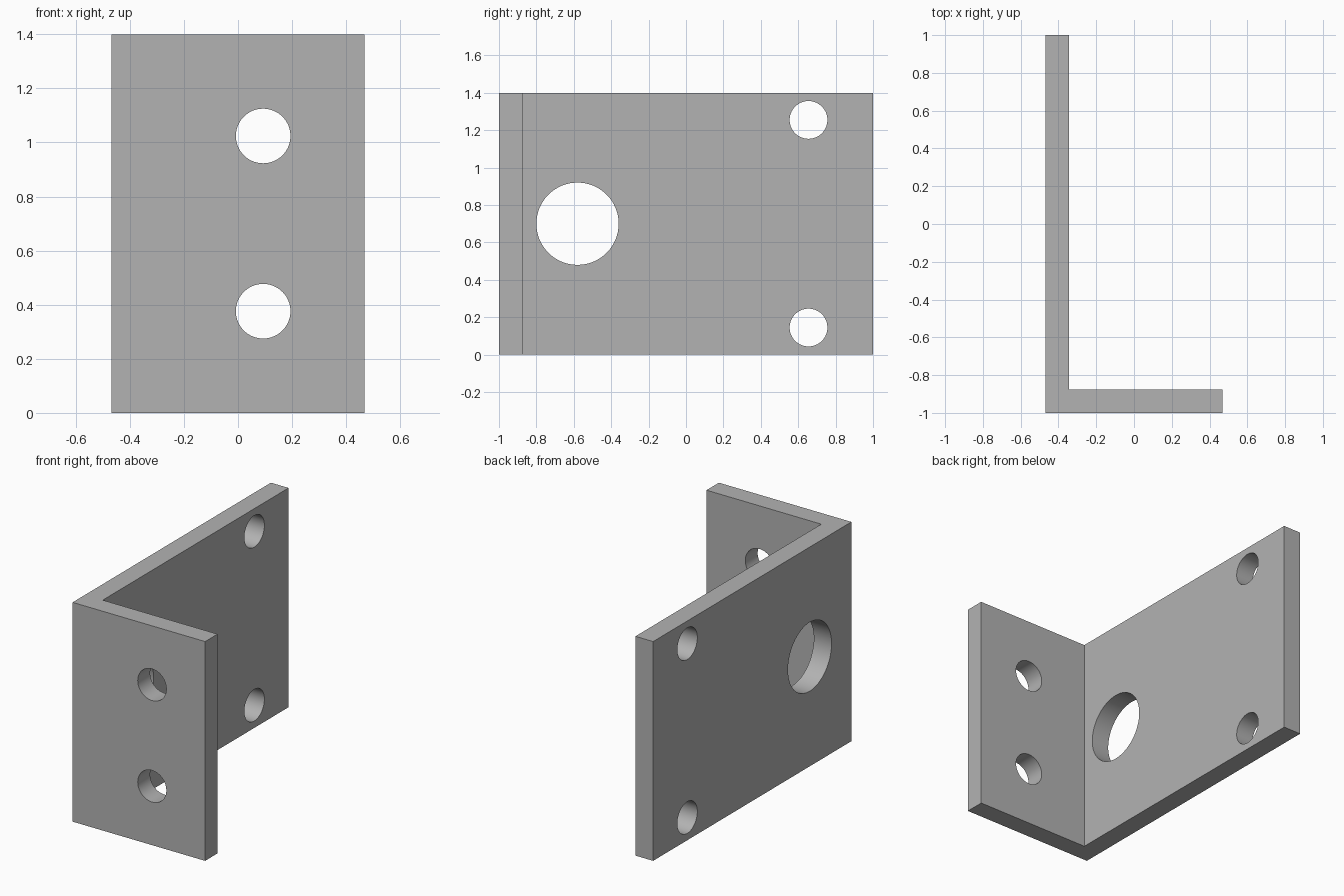
import bpy
import bmesh
from math import radians
from mathutils import Matrix, Vector

cube = bpy.data.objects.get("Cube")
if cube:
    bpy.data.objects.remove(cube, do_unlink=True)

HALF_X, HALF_Y, HEIGHT, THICK = 0.468, 1.0, 1.4, 0.125

# Plain grey metal
metal = bpy.data.materials.new("grey_metal")
metal.use_nodes = True
grey = (0.45, 0.45, 0.45, 1.0)
metal.diffuse_color = grey
metal.node_tree.nodes["Principled BSDF"].inputs["Base Color"].default_value = grey


def add_object(name, bm):
    bmesh.ops.recalc_face_normals(bm, faces=bm.faces)
    mesh = bpy.data.meshes.new(name)
    bm.to_mesh(mesh)
    bm.free()
    mesh.materials.append(metal)
    obj = bpy.data.objects.new(name, mesh)
    bpy.context.collection.objects.link(obj)
    return obj


# L-shaped profile extruded upwards
inner_x, inner_y = THICK - HALF_X, THICK - HALF_Y
profile = [(-HALF_X, -HALF_Y), (HALF_X, -HALF_Y), (HALF_X, inner_y),
           (inner_x, inner_y), (inner_x, HALF_Y), (-HALF_X, HALF_Y)]
bm = bmesh.new()
base = bm.faces.new([bm.verts.new((x, y, 0)) for x, y in profile])
top = bmesh.ops.extrude_face_region(bm, geom=[base])["geom"]
bmesh.ops.translate(bm, vec=(0, 0, HEIGHT),
                    verts=[v for v in top if isinstance(v, bmesh.types.BMVert)])
bracket = add_object("angle_bracket", bm)


# Round holes through each leg
def drill(bm, centre, radius, axis):
    turn = Vector((0, 0, 1)).rotation_difference(Vector(axis)).to_matrix().to_4x4()
    bmesh.ops.create_cone(bm, cap_ends=True, segments=64, radius1=radius,
                          radius2=radius, depth=THICK * 2,
                          matrix=Matrix.Translation(centre) @ turn)


bm = bmesh.new()
leg_x, leg_y = THICK / 2 - HALF_X, THICK / 2 - HALF_Y
for side in (-1, 1):
    drill(bm, (0.093, leg_y, HEIGHT / 2 + side * 0.324), 0.101, (0, 1, 0))
    drill(bm, (leg_x, 0.655, HEIGHT / 2 + side * 0.555), 0.101, (1, 0, 0))
drill(bm, (leg_x, -0.58, HEIGHT / 2), 0.22, (1, 0, 0))
cutter = add_object("hole_cutter", bm)
cutter.hide_render = True

cut = bracket.modifiers.new("holes", "BOOLEAN")
cut.operation = "DIFFERENCE"
cut.solver = "EXACT"
cut.object = cutter

bpy.ops.object.select_all(action="DESELECT")
bracket.select_set(True)
bpy.context.view_layer.objects.active = bracket
bpy.ops.object.modifier_apply(modifier=cut.name)
bpy.data.objects.remove(cutter, do_unlink=True)
bpy.ops.object.shade_smooth_by_angle(angle=radians(30))
